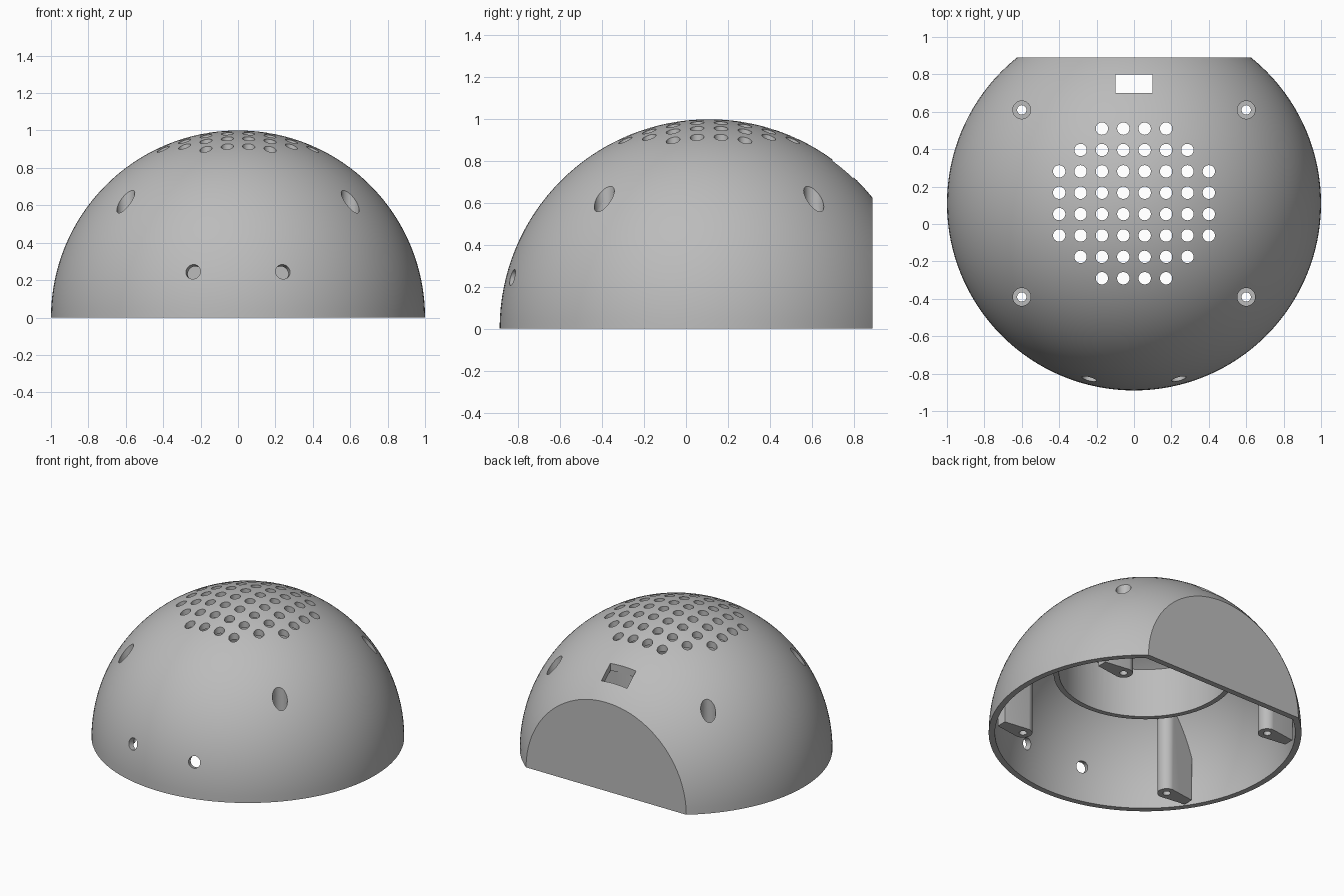
import bpy, bmesh
from math import pi, sin, cos, hypot
from mathutils import Vector, Matrix

if "Cube" in bpy.data.objects:
    bpy.data.objects.remove(bpy.data.objects["Cube"], do_unlink=True)

CY = 0.11        # dome centre in y
FLAT = 0.89      # flat back plane
WALL = 0.04

grey = bpy.data.materials.new("grey plastic")
grey.use_nodes = True
colour = (0.5, 0.5, 0.5, 1)
grey.diffuse_color = colour
grey.node_tree.nodes["Principled BSDF"].inputs["Base Color"].default_value = colour


def make(name, bm):
    bmesh.ops.recalc_face_normals(bm, faces=bm.faces)
    mesh = bpy.data.meshes.new(name)
    bm.to_mesh(mesh)
    bm.free()
    mesh.materials.append(grey)
    obj = bpy.data.objects.new(name, mesh)
    bpy.context.collection.objects.link(obj)
    return obj


def slice_off(bm, point, normal):
    geom = bm.verts[:] + bm.edges[:] + bm.faces[:]
    bmesh.ops.bisect_plane(bm, geom=geom, dist=1e-5, plane_co=point,
                           plane_no=normal, clear_outer=True)
    rim = [e for e in bm.edges if e.is_boundary]
    bmesh.ops.contextual_create(bm, geom=rim)


def dome(name, radius, floor, back):
    bm = bmesh.new()
    bmesh.ops.create_uvsphere(bm, u_segments=128, v_segments=64, radius=radius,
                              matrix=Matrix.Translation((0, CY, 0)))
    slice_off(bm, (0, 0, floor), (0, 0, -1))
    slice_off(bm, (0, back, 0), (0, 1, 0))
    return make(name, bm)


def add_rod(bm, start, end, radius, sides=32):
    a, b = Vector(start), Vector(end)
    turn = (b - a).to_track_quat('Z', 'Y').to_matrix().to_4x4()
    bmesh.ops.create_cone(bm, cap_ends=True, segments=sides, radius1=radius,
                          radius2=radius, depth=(b - a).length,
                          matrix=Matrix.Translation((a + b) / 2) @ turn)


def boolean(obj, tool, operation):
    mod = obj.modifiers.new("cut", 'BOOLEAN')
    mod.operation, mod.solver, mod.object = operation, 'EXACT', tool
    bpy.context.view_layer.objects.active = obj
    bpy.ops.object.modifier_apply(modifier=mod.name)


# Cutters: interior space, clipping core, vents, screw recesses
cavity = dome("cavity_cutter", 1 - WALL, -0.1, FLAT - WALL)
core = dome("core_cutter", 1 - WALL / 2, 0, FLAT - WALL / 2)

bm = bmesh.new()
pitch = 0.1143
for i in range(8):
    for j in range(8):
        x, y = (i - 3.5) * pitch, (j - 3.5) * pitch
        if hypot(x, y) < 0.45:
            add_rod(bm, (x, CY + y, 0.7), (x, CY + y, 1.2), 0.033)
for side in (-1, 1):
    way = Vector((side * 0.24, -0.94, 0.245))
    centre = Vector((0, CY, 0))
    add_rod(bm, centre + way * 0.85, centre + way * 1.15, 0.04)
bmesh.ops.create_cube(bm, size=1, matrix=Matrix.Translation((0, 0.75, 0.75))
                      @ Matrix.Diagonal((0.2, 0.1, 0.7, 1)))
vents = make("vent_cutter", bm)

corners = [(sx, sy) for sx in (-1, 1) for sy in (-1, 1)]
bores, pilots = bmesh.new(), bmesh.new()
for sx, sy in corners:
    x, y = sx * 0.6, CY + sy * 0.5
    add_rod(bores, (x, y, 0.45), (x, y, 1.2), 0.048)
    add_rod(pilots, (x, y, -0.1), (x, y, 0.5), 0.025)
bores = make("recess_cutter", bores)
pilots = make("pilot_cutter", pilots)

# Hollow dome with flat back
shell = dome("dome_shell", 1, 0, FLAT)
for tool in (cavity, vents, bores):
    boolean(shell, tool, 'DIFFERENCE')

# Ring hanging under the vents
bm = bmesh.new()
add_rod(bm, (0, CY, 0.44), (0, CY, 1.1), 0.585, 96)
ring = make("speaker_ring", bm)
bm = bmesh.new()
add_rod(bm, (0, CY, 0.3), (0, CY, 1.2), 0.55, 96)
bore = make("ring_cutter", bm)
boolean(ring, bore, 'DIFFERENCE')
boolean(ring, core, 'INTERSECT')
parts = [shell, ring]

# Screw posts, each with a web tapering to the wall
for sx, sy in corners:
    arc = [(0.06 * cos(a), 0.06 * sin(a))
           for a in (pi / 2 + pi * k / 24 for k in range(25))]
    outline = arc + [(0.18, -0.035), (0.18, 0.035)]
    bm = bmesh.new()
    base = bm.faces.new([bm.verts.new((sx * (0.6 + u), CY + sy * 0.5 + v, 0))
                         for u, v in outline])
    top = bmesh.ops.extrude_face_region(bm, geom=[base])["geom"]
    bmesh.ops.translate(bm, vec=(0, 0, 0.9),
                        verts=[g for g in top if isinstance(g, bmesh.types.BMVert)])
    end = "back" if sy > 0 else "front"
    side = "left" if sx > 0 else "right"
    post = make(f"{end}_{side}_screw_post", bm)
    boolean(post, core, 'INTERSECT')
    boolean(post, bores, 'DIFFERENCE')
    boolean(post, pilots, 'DIFFERENCE')
    parts.append(post)

for tool in (cavity, core, vents, bores, pilots, bore):
    bpy.data.objects.remove(tool, do_unlink=True)

# Smooth curved walls, crisp rims
bpy.context.view_layer.update()
bpy.ops.object.select_all(action='DESELECT')
for part in parts:
    part.select_set(True)
bpy.context.view_layer.objects.active = shell
bpy.ops.object.shade_smooth_by_angle(angle=pi / 6)
